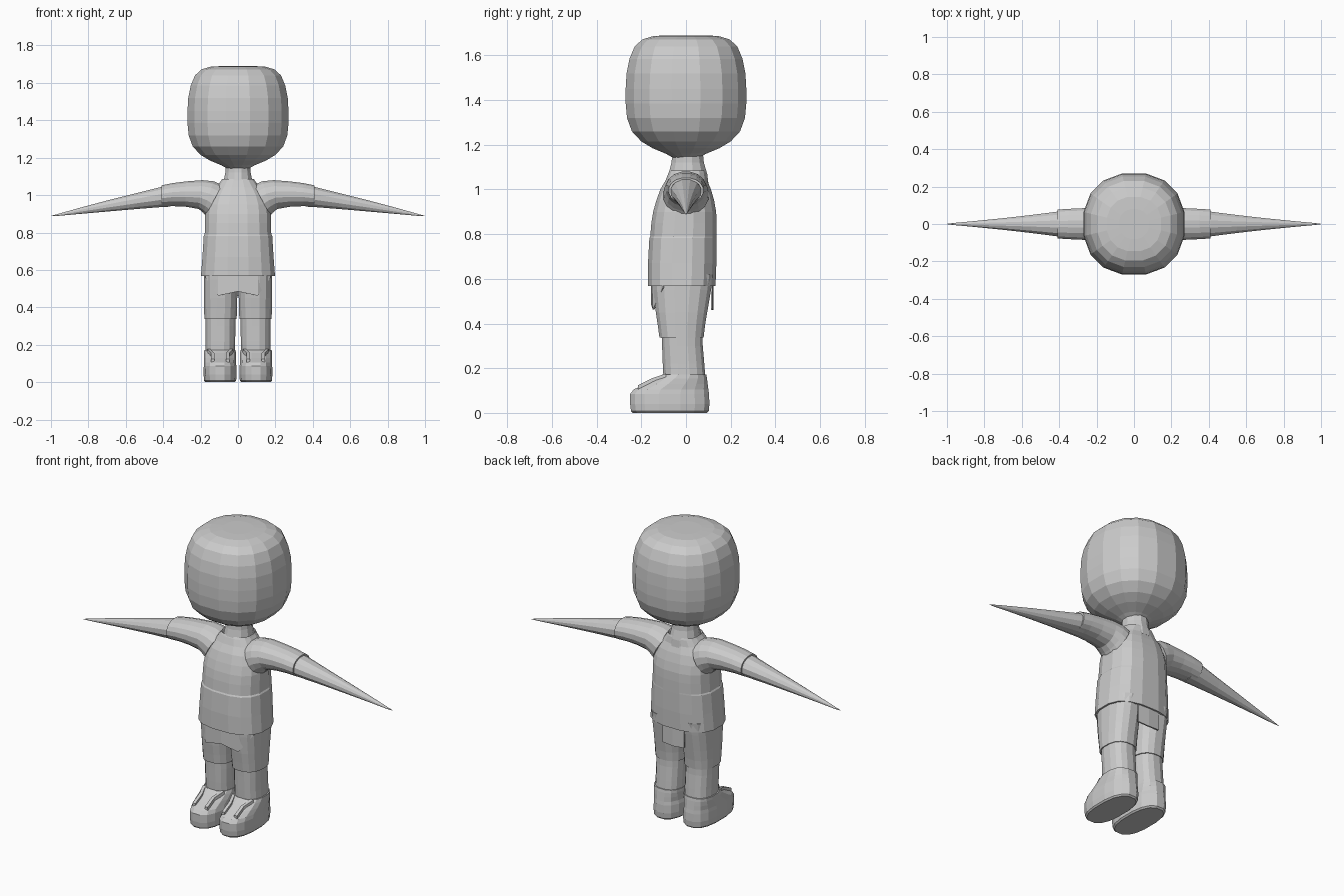
import bpy, bmesh, math
from mathutils import Vector

grey = bpy.data.materials.new("plain grey")
grey.diffuse_color = (0.6, 0.6, 0.6, 1)


def finish(name, bm):
    bmesh.ops.recalc_face_normals(bm, faces=bm.faces)
    me = bpy.data.meshes.new(name)
    bm.to_mesh(me)
    bm.free()
    me.materials.append(grey)
    ob = bpy.data.objects.new(name, me)
    bpy.context.collection.objects.link(ob)
    return ob


def unit_ring(n, power):
    """Rounded-square outline scaled to reach -1..1, with flats facing the axes."""
    pts = []
    for i in range(n):
        a = 2 * math.pi * (i + 0.5) / n
        c, s = math.cos(a), math.sin(a)
        pts.append((math.copysign(abs(c) ** (2 / power), c),
                    math.copysign(abs(s) ** (2 / power), s)))
    m = max(p[0] for p in pts)
    return [(u / m, v / m) for u, v in pts]


def loft(name, rings):
    """Skin a list of point rings and cap both ends."""
    bm = bmesh.new()
    loops = [[bm.verts.new(p) for p in r] for r in rings]
    n = len(loops[0])
    for a, b in zip(loops, loops[1:]):
        for i in range(n):
            j = (i + 1) % n
            bm.faces.new((a[i], a[j], b[j], b[i]))
    bm.faces.new(loops[0][::-1])
    bm.faces.new(loops[-1])
    return finish(name, bm)


def stack(name, rows, side=1, n=16, power=2.4):
    """Horizontal rings given as (z, x0, x1, y0, y1)."""
    base = unit_ring(n, power)
    loft(name, [[Vector((side * ((x0 + x1) / 2 + u * (x1 - x0) / 2),
                         (y0 + y1) / 2 + v * (y1 - y0) / 2, z)) for u, v in base]
                for z, x0, x1, y0, y1 in rows])


def limb(name, rows, side, n=16):
    """Upright rings given as (top x, top z, bottom x, bottom z, half depth)."""
    base = unit_ring(n, 2.1)
    loft(name, [[Vector((side * ((tx + bx) / 2 + v * (tx - bx) / 2), u * d,
                         (tz + bz) / 2 + v * (tz - bz) / 2)) for u, v in base]
                for tx, tz, bx, bz, d in rows])


def flap(name, pts, top, thick):
    """Thin cloth panel: points (x, y, bottom z) hanging from a top height."""
    bm = bmesh.new()
    lo = [bm.verts.new(p) for p in pts]
    hi = [bm.verts.new((x, y, top)) for x, y, z in pts]
    for i in range(len(pts) - 1):
        bm.faces.new((lo[i], lo[i + 1], hi[i + 1], hi[i]))
    ob = finish(name, bm)
    m = ob.modifiers.new("thickness", 'SOLIDIFY')
    m.thickness = thick
    m.offset = 0


# head: rounded block
head = [(1.14, .055), (1.16, .09), (1.185, .15), (1.215, .2), (1.26, .242), (1.32, .264),
        (1.385, .27), (1.45, .27), (1.52, .266), (1.585, .253), (1.64, .23),
        (1.672, .195), (1.687, .145), (1.69, .08)]
stack("head", [(z, -r, r, -r, r) for z, r in head], power=2.25)

# neck
stack("neck", [(1.03, -.085, .085, -.085, .1), (1.07, -.078, .078, -.078, .095),
               (1.12, -.068, .068, -.065, .08), (1.17, -.066, .066, -.06, .075)],
      n=12, power=2)

# shirt body with a loose lower part and a turned-in hem
shirt = [(.61, .18, -.155, .12), (.568, .188, -.16, .122), (.568, .198, -.17, .132),
         (.67, .19, -.17, .136), (.782, .183, -.164, .137), (.79, .178, -.16, .137),
         (.85, .176, -.155, .137), (.9, .175, -.147, .135), (.95, .168, -.133, .126),
         (1.0, .148, -.115, .112), (1.04, .118, -.092, .095), (1.075, .092, -.078, .09),
         (1.085, .086, -.072, .086), (1.06, .076, -.065, .08)]
stack("shirt", [(z, -w, w, a, b) for z, w, a, b in shirt], power=2.6)

# cloth panels hanging under the shirt
flap("front_panel", [(-.172, -.1, .56), (-.105, -.145, .462), (0, -.152, .485),
                     (.105, -.145, .462), (.172, -.1, .56)], .6, .008)
flap("back_panel", [(-.07, .115, .465), (0, .12, .46), (.07, .115, .465)], .6, .008)

for side, label in ((1, "left"), (-1, "right")):
    # sleeve with a slanted armhole and an open cuff
    limb(label + "_sleeve", [
        (.085, 1.055, .172, .89, .1), (.13, 1.074, .185, .905, .097),
        (.19, 1.08, .21, .926, .09), (.28, 1.073, .28, .938, .084),
        (.35, 1.064, .35, .941, .081), (.41, 1.052, .41, .938, .077),
        (.41, 1.042, .41, .946, .067), (.39, 1.042, .39, .946, .067)], side)
    # pointed arm
    limb(label + "_arm", [
        (.37, 1.05, .37, .938, .068), (.41, 1.044, .41, .936, .066),
        (.55, 1.009, .55, .925, .048), (.7, .971, .7, .912, .031),
        (.85, .931, .85, .899, .016), (.96, .9, .96, .889, .006),
        (1.0, .889, 1.0, .887, .001)], side, 12)
    # shorts leg with hem
    stack(label + "_shorts_leg", [
        (.62, .002, .183, -.15, .122), (.55, .002, .183, -.146, .112),
        (.45, .004, .182, -.135, .095), (.39, .006, .181, -.126, .085),
        (.338, .007, .18, -.119, .079), (.338, .016, .173, -.108, .071),
        (.36, .016, .173, -.108, .071)], side)
    # lower leg
    stack(label + "_lower_leg", [
        (.37, .014, .175, -.11, .074), (.3, .014, .174, -.107, .075),
        (.22, .015, .173, -.104, .082), (.14, .016, .174, -.1, .088)], side)
    # shoe
    stack(label + "_shoe", [
        (0, .018, .174, -.238, .094), (.008, .01, .181, -.246, .102),
        (.04, .007, .184, -.25, .105), (.085, .008, .183, -.25, .103),
        (.105, .012, .181, -.234, .1), (.13, .011, .182, -.18, .097),
        (.155, .011, .182, -.132, .094), (.172, .013, .18, -.105, .091),
        (.172, .02, .17, -.095, .083)], side, power=2.5)
    # raised strips along the top of the shoe
    for x_top, x_toe in ((.035, .055), (.155, .135)):
        ring = []
        for x, y, z in ((x_top, -.09, .168), (x_toe, -.15, .148), (x_toe, -.215, .116)):
            ring.append([Vector((side * (x + dx), y, z + dz))
                         for dx, dz in ((-.011, -.02), (.011, -.02), (.009, .008), (-.009, .008))])
        loft(label + "_shoe_strip", ring)
